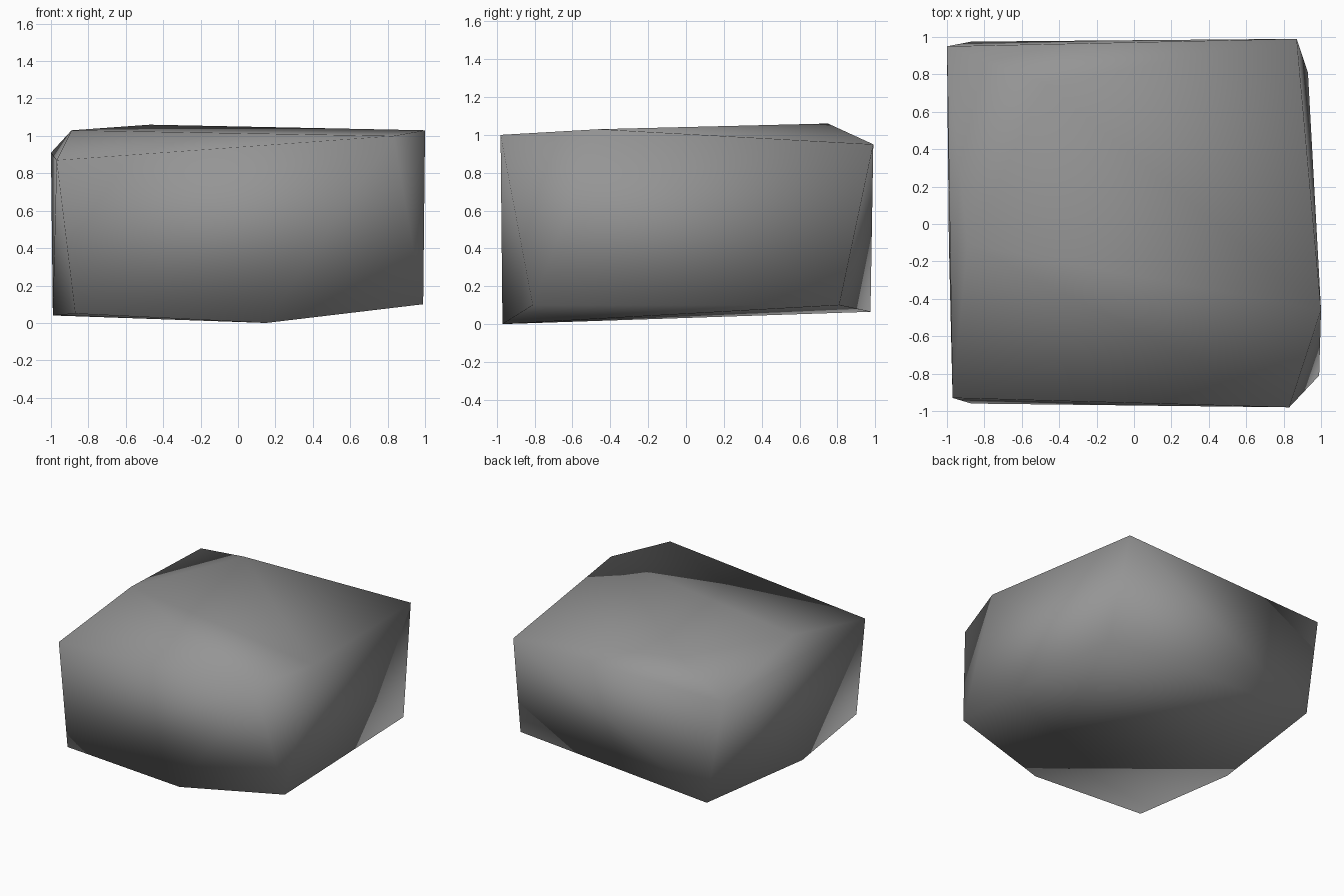
import bpy
import bmesh

# Remove the default cube only
default_cube = bpy.data.objects.get("Cube")
if default_cube:
    bpy.data.objects.remove(default_cube, do_unlink=True)


def make_material(name, colour):
    material = bpy.data.materials.new(name)
    material.use_nodes = True
    material.diffuse_color = colour
    shader = next(n for n in material.node_tree.nodes if n.type == "BSDF_PRINCIPLED")
    shader.inputs["Base Color"].default_value = colour
    shader.inputs["Roughness"].default_value = 0.9
    return material


def make_hull(name, points, material):
    """Wrap a set of corner points in a closed, chipped block."""
    bm = bmesh.new()
    for point in points:
        bm.verts.new(point)
    result = bmesh.ops.convex_hull(bm, input=bm.verts[:])
    unused = {v for v in result["geom_interior"] if isinstance(v, bmesh.types.BMVert)}
    bmesh.ops.delete(bm, geom=list(unused), context="VERTS")
    bmesh.ops.recalc_face_normals(bm, faces=bm.faces[:])
    for face in bm.faces:
        face.smooth = True
    mesh = bpy.data.meshes.new(name)
    bm.to_mesh(mesh)
    bm.free()
    mesh.materials.append(material)
    block = bpy.data.objects.new(name, mesh)
    bpy.context.collection.objects.link(block)
    return block


# Upper rim of the boulder, counter-clockwise from the front left corner
upper_rim = [
    (0.83, -0.98, 1.0), (1.0, -0.46, 1.03), (0.87, 0.99, 0.95),
    (-0.47, 0.75, 1.06), (-1.0, 0.95, 0.91), (-0.89, -0.11, 1.03),
    (-0.97, -0.93, 0.87),
]

# Lower rim, in the same order
lower_rim = [
    (0.15, -0.97, 0.0), (0.99, -0.81, 0.1), (0.93, 0.81, 0.1),
    (-0.87, 0.975, 0.065), (-0.99, -0.09, 0.04), (-0.87, -0.96, 0.05),
]

stone_grey = make_material("stone_grey", (0.3, 0.3, 0.3, 1.0))
make_hull("boulder", upper_rim + lower_rim, stone_grey)
